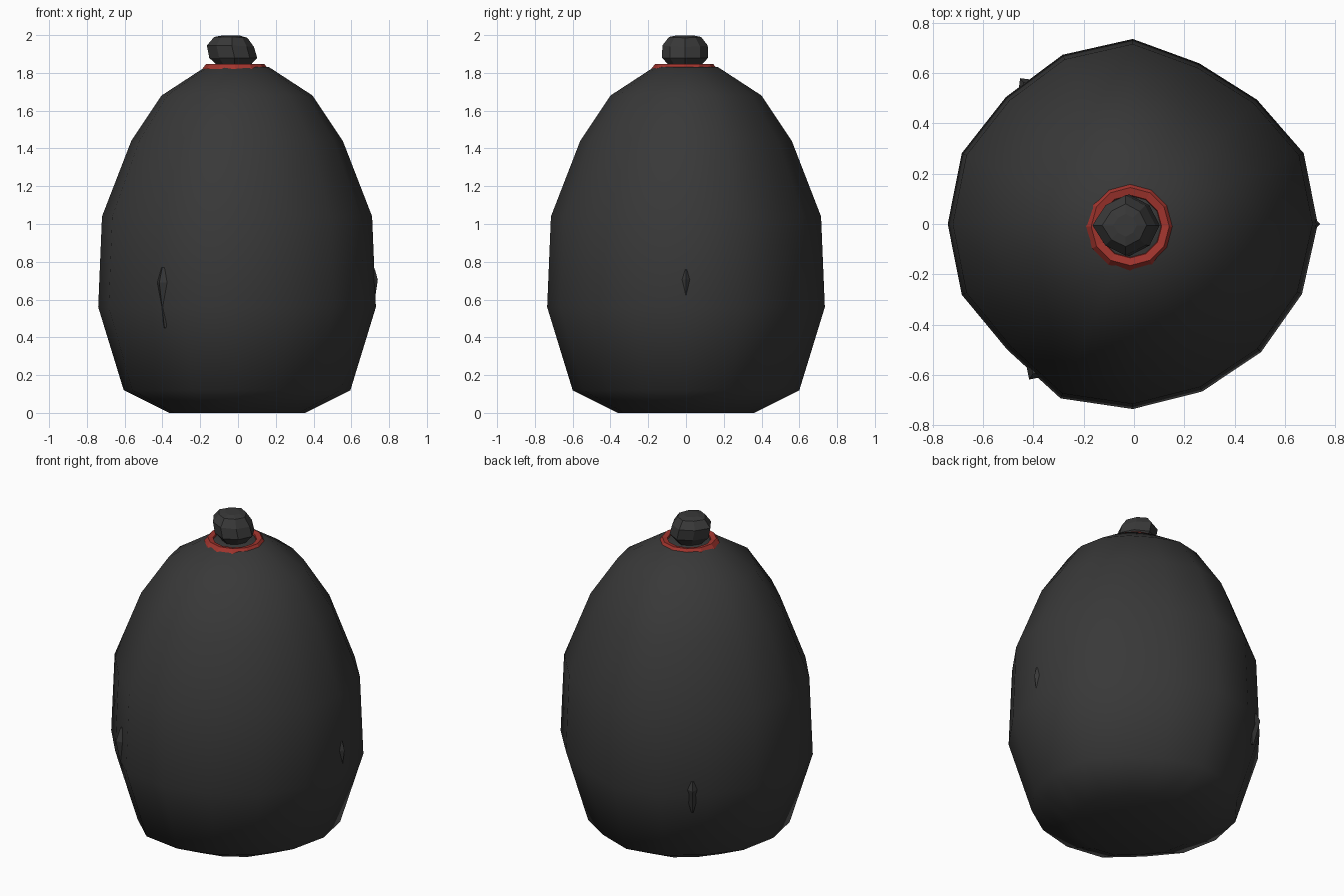
import bpy
from math import sin, cos, tau, radians

cube = bpy.data.objects.get("Cube")
if cube:
    bpy.data.objects.remove(cube, do_unlink=True)


def material(name, color):
    mat = bpy.data.materials.new(name)
    mat.use_nodes = True
    mat.diffuse_color = color
    mat.node_tree.nodes["Principled BSDF"].inputs["Base Color"].default_value = color
    return mat


def lathe(name, profile, spokes, mat, smooth=False, closed=False, turn=0.0):
    """Spin (radius, z) points; each spoke scales the radius of its column."""
    n = len(spokes)
    verts = [(r * s * cos(turn + tau * i / n), r * s * sin(turn + tau * i / n), z)
             for r, z in profile for i, s in enumerate(spokes)]
    rows = len(profile)
    faces = []
    for j in range(rows if closed else rows - 1):
        a, b = j * n, (j + 1) % rows * n
        for i in range(n):
            k = (i + 1) % n
            faces.append((a + i, a + k, b + k, b + i))
    if not closed:
        faces.append(tuple(reversed(range(n))))
        faces.append(tuple(range((rows - 1) * n, rows * n)))
    mesh = bpy.data.meshes.new(name)
    mesh.from_pydata(verts, [], faces)
    mesh.materials.append(mat)
    mesh.polygons.foreach_set("use_smooth", [smooth] * len(faces))
    obj = bpy.data.objects.new(name, mesh)
    bpy.context.collection.objects.link(obj)
    return obj


charcoal = material("charcoal cloth", (0.04, 0.04, 0.04, 1))
red = material("red cord", (0.36, 0.035, 0.027, 1))

# Bulging sack, slightly uneven around its girth
sack_profile = [(0.36, 0), (0.6, 0.12), (0.735, 0.56), (0.715, 1.04),
                (0.56, 1.44), (0.4, 1.68), (0.17, 1.83)]
sack_spokes = [1, 1, 0.95, 0.94, 1, 0.99, 0.97, 1,
               1, 1, 0.96, 1.02, 1, 0.98, 0.98, 0.99]
sack = lathe("sack_body", sack_profile, sack_spokes, charcoal, smooth=True)
sack.location.x = -0.005

# Cord tied round the neck
cord = lathe("neck_cord", [(0.175, 1.82), (0.155, 1.846), (0.125, 1.84), (0.12, 1.82)],
             [1] * 12, red, closed=True)
cord.location = (-0.015, -0.01, 0)

# Gathered knot, faceted and lopsided
knot_profile = [(0.07, 1.82), (0.085, 1.84), (0.122, 1.88),
                (0.12, 1.945), (0.085, 1.99), (0.045, 1.998)]
knot = lathe("gathered_knot", knot_profile, [0.98, 0.92, 1, 0.94, 1.1, 0.95, 1, 0.93], charcoal)
knot.location = (-0.018, -0.005, 0)
for v in knot.data.vertices:
    if v.co.z > 1.93:
        v.co.x -= 0.015
        v.co.z -= 0.1 * max(0, v.co.x - 0.02)

# Pointed contents poking through the cloth: angle, distance, height, half width, half length
pokes = {"left": (0, 0.71, 0.65, 0.03, 0.11),
         "back_right": (128, 0.69, 0.54, 0.045, 0.1),
         "front_right": (236, 0.69, 0.61, 0.055, 0.16)}
for side, (angle, dist, height, half, length) in pokes.items():
    a = radians(angle)
    point = lathe("poking_point_" + side,
                  [(0.006, -length), (half, length * 0.5), (half * 0.5, length)],
                  [1] * 4, charcoal, turn=a)
    point.location = (dist * cos(a), dist * sin(a), height)
